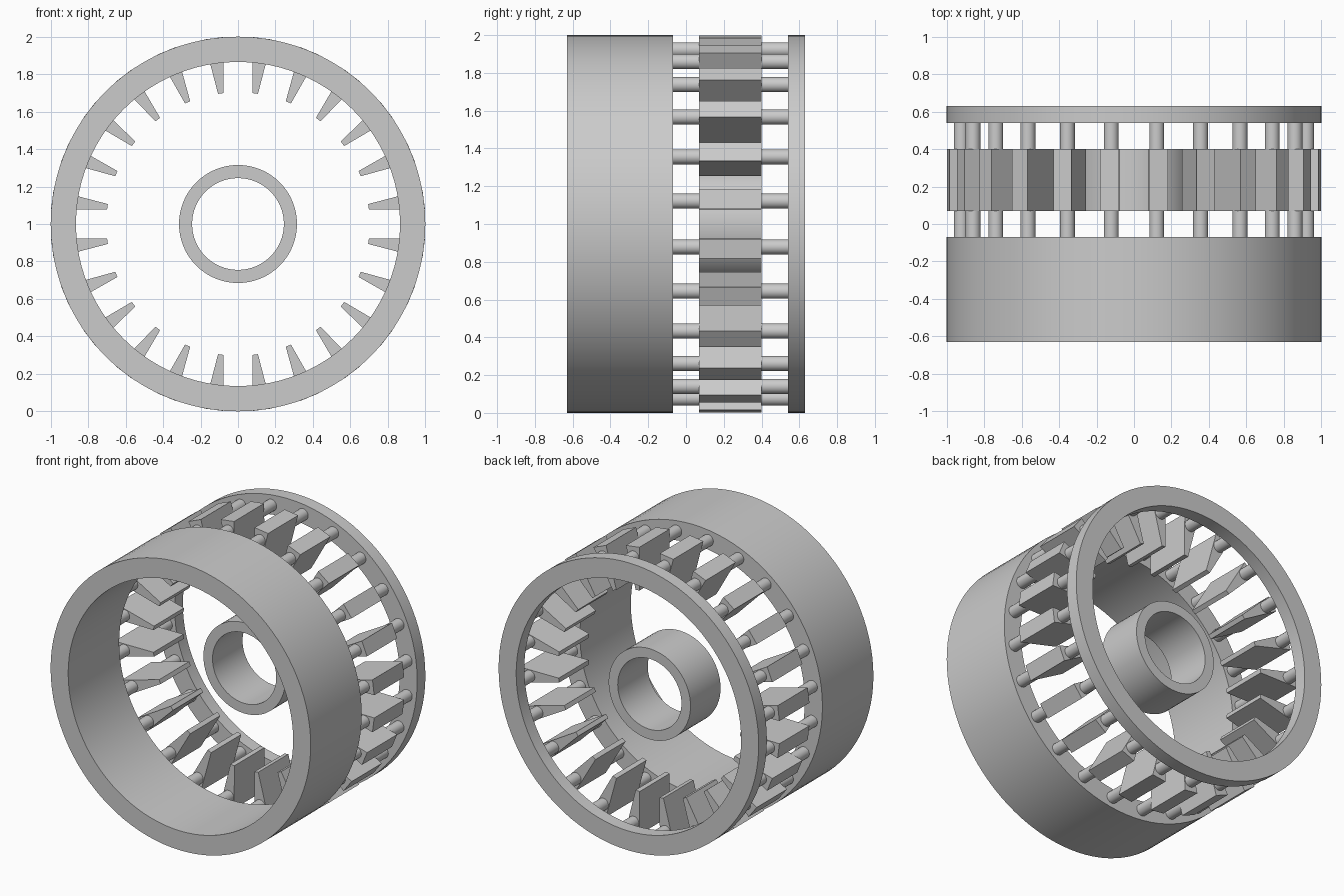
import bpy, bmesh, math
from mathutils import Matrix

if "Cube" in bpy.data.objects:
    bpy.data.objects.remove(bpy.data.objects["Cube"])

grey = bpy.data.materials.new("grey")
grey.diffuse_color = (0.6, 0.6, 0.6, 1)
grey.use_nodes = True
grey.node_tree.nodes["Principled BSDF"].inputs["Base Color"].default_value = grey.diffuse_color

COUNT = 24
CENTRE_Z = 1.0


def finish(name, bm, smooth=True):
    bmesh.ops.recalc_face_normals(bm, faces=bm.faces[:])
    me = bpy.data.meshes.new(name)
    bm.to_mesh(me)
    bm.free()
    me.materials.append(grey)
    ob = bpy.data.objects.new(name, me)
    ob.location.z = CENTRE_Z
    bpy.context.collection.objects.link(ob)
    if smooth:
        bpy.ops.object.select_all(action='DESELECT')
        ob.select_set(True)
        bpy.context.view_layer.objects.active = ob
        bpy.ops.object.shade_smooth_by_angle(angle=math.radians(30))
    return ob


def tube(name, r_out, r_in, y0, y1, sides=96):
    """Hollow ring around the y axis, spun from a rectangular section."""
    bm = bmesh.new()
    section = [(r_in, y0), (r_out, y0), (r_out, y1), (r_in, y1)]
    loops = []
    for i in range(sides):
        a = 2 * math.pi * i / sides
        loops.append([bm.verts.new((r * math.cos(a), y, r * math.sin(a)))
                      for r, y in section])
    for i in range(sides):
        a, b = loops[i], loops[(i + 1) % sides]
        for j in range(4):
            k = (j + 1) % 4
            bm.faces.new((a[j], a[k], b[k], b[j]))
    return finish(name, bm)


# Wide front drum, thin back ring and floating hub
tube("front_drum", 1.0, 0.865, -0.63, -0.07)
tube("back_ring", 1.0, 0.865, 0.54, 0.63)
tube("hub", 0.315, 0.245, 0.07, 0.40, 64)

angles = [2 * math.pi * (i + 0.5) / COUNT for i in range(COUNT)]

# Tapered vanes pointing inward
bm = bmesh.new()
profile = [(0.703, -0.015), (1.0, -0.052), (1.0, 0.052), (0.703, 0.015)]
for a in angles:
    rot = Matrix.Rotation(a, 4, 'Y')
    face = bm.faces.new([bm.verts.new((x, 0.07, z)) for x, z in profile])
    top = bmesh.ops.extrude_face_region(bm, geom=[face])["geom"]
    verts = [v for v in top if isinstance(v, bmesh.types.BMVert)]
    bmesh.ops.translate(bm, verts=verts, vec=(0, 0.33, 0))
    bmesh.ops.transform(bm, matrix=rot, verts=list(face.verts) + verts)
finish("vanes", bm, smooth=False)

# Round rods joining drum, vanes and back ring
bm = bmesh.new()
for a in angles:
    place = (Matrix.Rotation(a, 4, 'Y') @ Matrix.Translation((0.93, 0.235, 0))
             @ Matrix.Rotation(math.pi / 2, 4, 'X'))
    bmesh.ops.create_cone(bm, cap_ends=True, segments=24, radius1=0.04,
                          radius2=0.04, depth=0.62, matrix=place)
finish("rods", bm)
